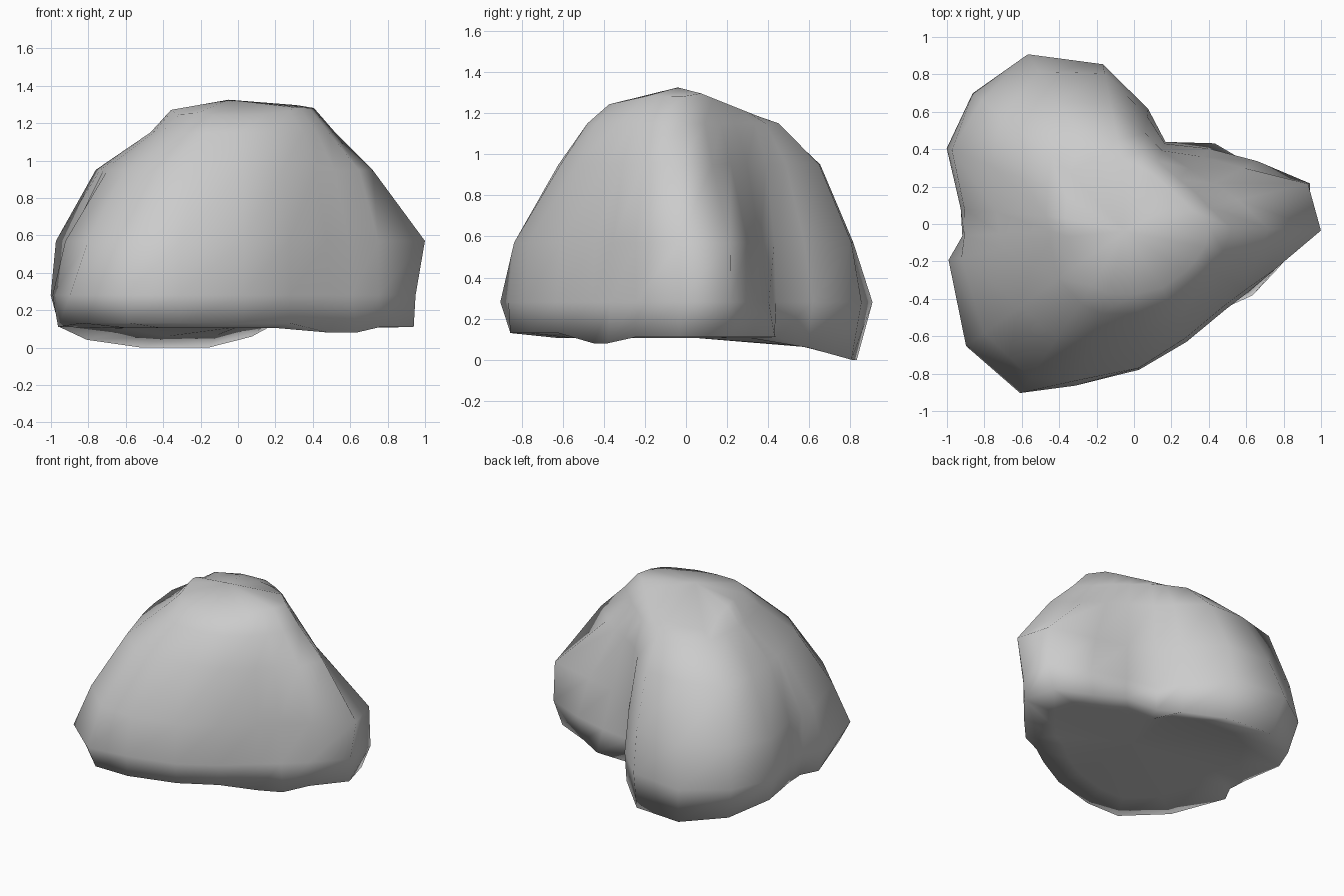
import bpy, bmesh
from math import radians, cos, sin

if "Cube" in bpy.data.objects:
    bpy.data.objects.remove(bpy.data.objects["Cube"])

# Three-lobed boulder: each column is (angle, radius at each height level)
LEVELS = (0.10, 0.28, 0.57, 0.95, 1.15)
COLUMNS = [
    # right lobe, leaning towards the front as it rises
    (-2, .94, .95, 1.0, .72, .52), (13, .90, .965, .955, .57, .41),
    (27, .70, .74, .66, .48, .37), (45, .61, .57, .51, .42, .34),
    # groove and back-left lobe
    (69, .47, .47, .46, .42, .36), (83, .60, .62, .58, .49, .39),
    (101, .82, .87, .82, .66, .46), (122, .98, 1.07, .96, .77, .52),
    (141, 1.04, 1.11, 1.05, .91, .57), (158, 1.03, 1.08, 1.05, .82, .50),
    # shallow left groove and front-left lobe
    (175, .91, .93, .91, .74, .47), (184, .90, .92, .91, .72, .46),
    (191, .98, 1.01, .94, .71, .46), (216, 1.03, 1.11, .99, .75, .50),
    (236, 1.03, 1.09, .99, .74, .51), (250, .91, .92, .89, .66, .51),
    # broad front-right face
    (272, .76, .78, .77, .61, .48), (294, .68, .69, .67, .58, .48),
    (317, .66, .67, .65, .57, .48), (329, .74, .71, .69, .60, .49),
    (342, .80, .79, .79, .68, .51),
]

bm = bmesh.new()


def ring(radius_of, height_of):
    verts = []
    for col in COLUMNS:
        a, r = radians(col[0]), radius_of(col)
        x, y = r * cos(a), r * sin(a)
        verts.append(bm.verts.new((x, y, height_of(x, y))))
    return verts


def base_height(x, y):
    # back lobe hangs lowest, the front edge lifts, the front right dips
    if y > 0.45:
        return 0.1 - 0.1 * min(1, (y - 0.45) / 0.35)
    if y < -0.55:
        return 0.13
    return 0.08 if x > 0.4 and y < -0.3 else 0.11


def crown_height(x, y):
    slope = 0.4 if y > 0 else 0.22
    return 1.325 - slope * abs(y) - 0.9 * max(0, x - 0.36) - 0.5 * max(0, -0.26 - x)


# Underside ring, side rings, then the crown
rings = [ring(lambda c: c[1] * 0.72,
              lambda x, y: 0.105 - 0.3 * max(0, y - 0.45)),
         ring(lambda c: c[1], base_height)]
for i, z in enumerate(LEVELS[1:], 2):
    rings.append(ring(lambda c: c[i], lambda x, y: z))
rings.append(ring(lambda c: c[5] * 0.78, crown_height))

n = len(COLUMNS)
for lo, hi in zip(rings, rings[1:]):
    for k in range(n):
        j = (k + 1) % n
        bm.faces.new((lo[k], lo[j], hi[j], hi[k]))

# Underside and top caps
bottom = bm.verts.new((0, 0, 0.11))
top = bm.verts.new((-0.05, -0.04, 1.325))
for k in range(n):
    j = (k + 1) % n
    bm.faces.new((bottom, rings[0][j], rings[0][k]))
    bm.faces.new((top, rings[-1][k], rings[-1][j]))

bmesh.ops.recalc_face_normals(bm, faces=bm.faces[:])
mesh = bpy.data.meshes.new("boulder")
bm.to_mesh(mesh)
bm.free()
for p in mesh.polygons:
    p.use_smooth = True
boulder = bpy.data.objects.new("boulder", mesh)
bpy.context.collection.objects.link(boulder)
